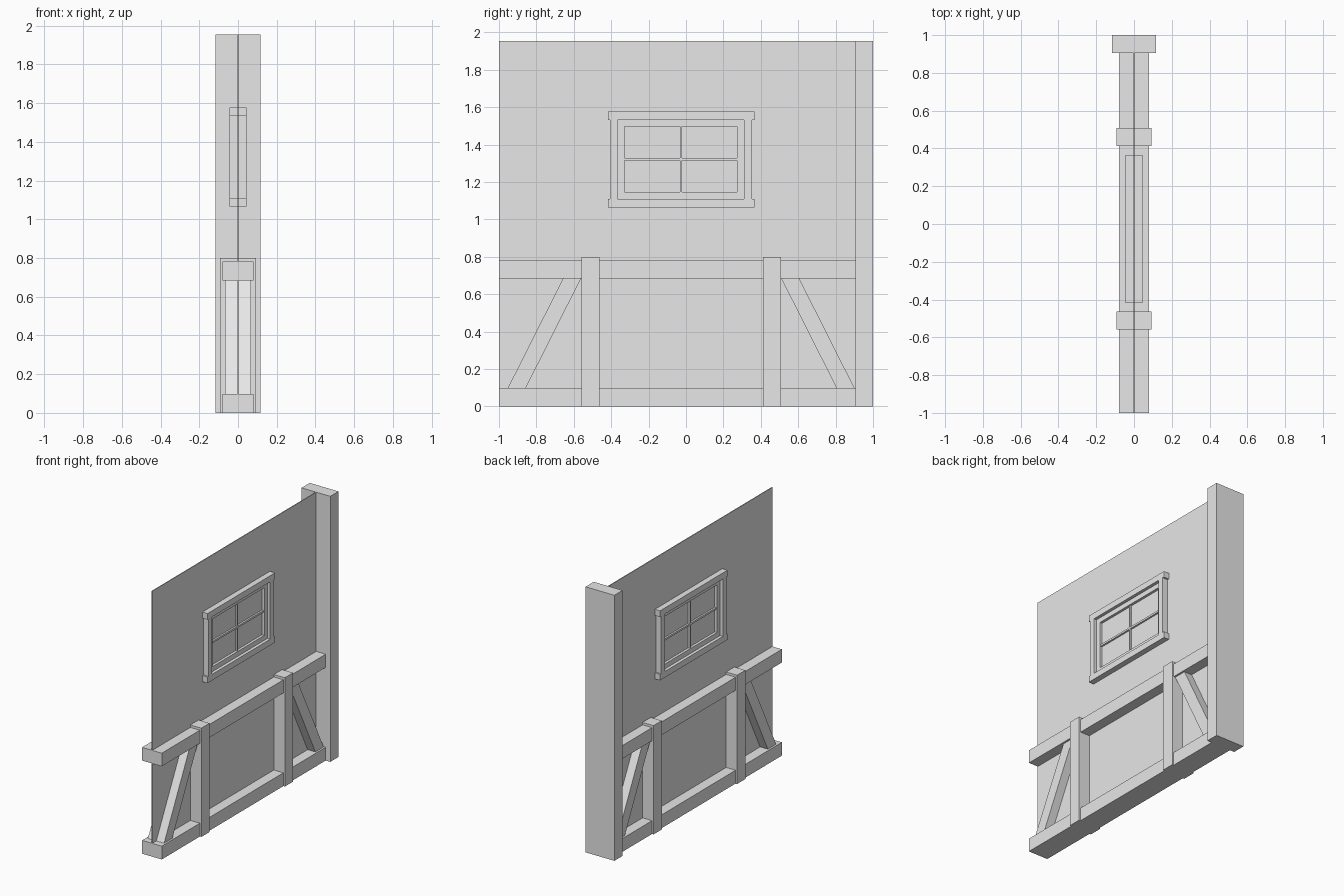
import bpy
import bmesh

cube = bpy.data.objects.get("Cube")
if cube:
    bpy.data.objects.remove(cube, do_unlink=True)

grey = bpy.data.materials.new("plain grey")
grey.use_nodes = True
colour = (0.8, 0.8, 0.8, 1)
grey.diffuse_color = colour
grey.node_tree.nodes["Principled BSDF"].inputs["Base Color"].default_value = colour


def slab(name, outline, depth):
    """Extrude a (y, z) outline to both sides of the wall plane."""
    bm = bmesh.new()
    face = bm.faces.new([bm.verts.new((-depth, y, z)) for y, z in outline])
    moved = bmesh.ops.extrude_face_region(bm, geom=[face])["geom"]
    verts = [v for v in moved if isinstance(v, bmesh.types.BMVert)]
    bmesh.ops.translate(bm, verts=verts, vec=(2 * depth, 0, 0))
    bmesh.ops.recalc_face_normals(bm, faces=bm.faces)
    mesh = bpy.data.meshes.new(name)
    bm.to_mesh(mesh)
    bm.free()
    mesh.materials.append(grey)
    obj = bpy.data.objects.new(name, mesh)
    bpy.context.collection.objects.link(obj)
    return obj


def beam(name, y0, y1, z0, z1, depth):
    return slab(name, [(y0, z0), (y1, z0), (y1, z1), (y0, z1)], depth)


def frame(name, y0, y1, z0, z1, width, depth):
    """Four bars around an opening, outer size given."""
    beam(name + "_front_side", y0, y0 + width, z0, z1, depth)
    beam(name + "_back_side", y1 - width, y1, z0, z1, depth)
    beam(name + "_bottom", y0 + width, y1 - width, z0, z0 + width, depth)
    beam(name + "_top", y0 + width, y1 - width, z1 - width, z1, depth)


# Wall sheet and corner post
beam("wall_panel", -1, 0.91, 0, 1.953, 0.003)
beam("corner_post", 0.905, 1, 0, 1.953, 0.117)

# Horizontal rails and upright studs
beam("bottom_rail", -1, 0.905, 0, 0.098, 0.08)
beam("middle_rail", -1, 0.905, 0.685, 0.782, 0.08)
beam("front_stud", -0.558, -0.462, 0, 0.8, 0.092)
beam("back_stud", 0.413, 0.509, 0, 0.8, 0.092)

# Slanted braces
for name, foot, head in (("front_brace", -0.953, -0.657), ("back_brace", 0.805, 0.509)):
    slab(name, [(foot, 0.098), (foot + 0.096, 0.098),
                (head + 0.096, 0.685), (head, 0.685)], 0.066)

# Window surround
beam("window_sill", -0.418, 0.366, 1.065, 1.11, 0.045)
beam("window_lintel", -0.418, 0.366, 1.532, 1.577, 0.045)
beam("front_jamb", -0.405, -0.365, 1.11, 1.532, 0.045)
beam("back_jamb", 0.31, 0.353, 1.11, 1.532, 0.045)

# Sash and glazing bars
frame("sash", -0.365, 0.31, 1.11, 1.532, 0.036, 0.022)
beam("upright_glazing_bar", -0.033, -0.021, 1.146, 1.496, 0.016)
beam("level_glazing_bar", -0.329, 0.274, 1.314, 1.328, 0.016)
